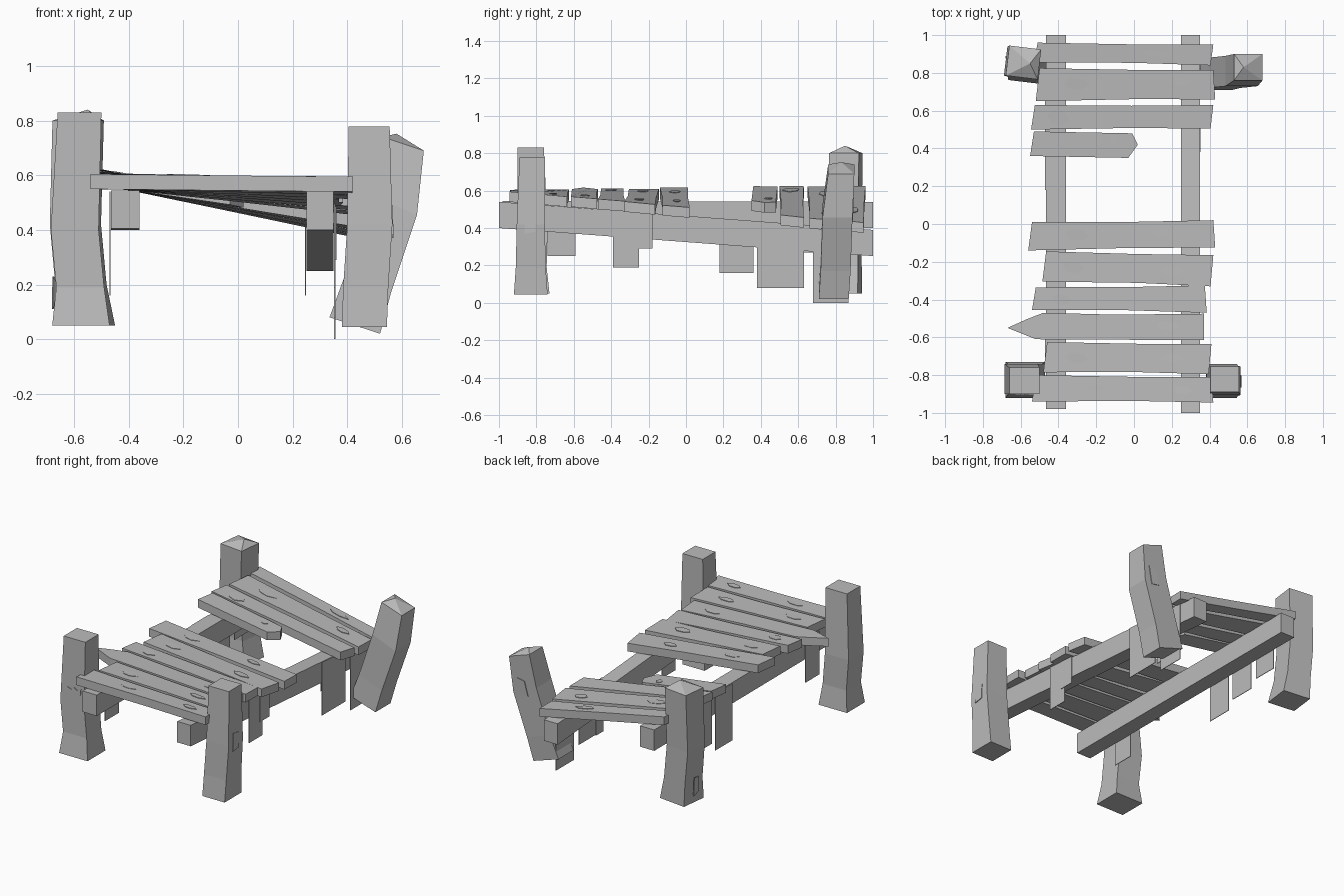
import bpy, math
from mathutils import Vector

if "Cube" in bpy.data.objects:
    bpy.data.objects.remove(bpy.data.objects["Cube"])

wood = bpy.data.materials.new("weathered_grey_wood")
wood.diffuse_color = (0.5, 0.5, 0.5, 1)
wood.use_nodes = True
wood.node_tree.nodes["Principled BSDF"].inputs["Base Color"].default_value = wood.diffuse_color


def make(name, verts, faces):
    me = bpy.data.meshes.new(name)
    me.from_pydata([tuple(v) for v in verts], [], faces)
    me.materials.append(wood)
    ob = bpy.data.objects.new(name, me)
    bpy.context.collection.objects.link(ob)
    return ob


def loft(name, rings, apex=None):
    """Skin equal rings of points, cap both ends (optionally with a peak)."""
    n = len(rings[0])
    verts = [p for r in rings for p in r]
    faces = [tuple(reversed(range(n)))]
    for k in range(len(rings) - 1):
        a, b = k * n, (k + 1) * n
        faces += [(a + i, a + (i + 1) % n, b + (i + 1) % n, b + i) for i in range(n)]
    t = (len(rings) - 1) * n
    if apex:
        verts.append(apex)
        faces += [(t + i, t + (i + 1) % n, len(verts) - 1) for i in range(n)]
    else:
        faces.append(tuple(range(t, t + n)))
    return make(name, verts, faces)


def ring(x0, x1, y0, y1, z, rot=0, tilt=0):
    """Rectangular post section, turned about z and sloped along x."""
    cx, cy, hx, hy = (x0 + x1) / 2, (y0 + y1) / 2, (x1 - x0) / 2, (y1 - y0) / 2
    c, s = math.cos(rot), math.sin(rot)
    return [(cx + c * u * hx - s * v * hy, cy + s * u * hx + c * v * hy, z + tilt * u)
            for u, v in ((-1, -1), (1, -1), (1, 1), (-1, 1))]


# Posts
loft("front_left_post", [
    ring(-.68, -.47, -.92, -.73, .05), ring(-.665, -.49, -.90, -.745, .19),
    ring(-.685, -.51, -.90, -.74, .40), ring(-.66, -.50, -.90, -.76, .83)])
loft("front_right_post", [
    ring(.38, .545, -.92, -.74, .045), ring(.385, .55, -.91, -.75, .19),
    ring(.40, .565, -.905, -.755, .42), ring(.405, .555, -.89, -.755, .778)])
loft("back_left_post", [
    ring(-.655, -.46, .75, .93, .05, -.12), ring(-.66, -.49, .77, .93, .20, -.12),
    ring(-.68, -.51, .775, .93, .42, -.12), ring(-.67, -.50, .775, .935, .80, -.12)],
    (-.55, .85, .84))
loft("back_right_post", [
    ring(.335, .52, .71, .87, .05, 0, -.03), ring(.39, .56, .72, .88, .20, 0, -.03),
    ring(.485, .655, .73, .89, .49, 0, -.035), ring(.53, .68, .76, .90, .715, 0, -.025)],
    (.58, .83, .752))


# Beams: the left one is level, the right one sinks towards the back
def right_top(y):
    return .54 - .075 * (y + 1)


def beam(name, x0, x1, y0, y1, za, zb, h):
    rings = [[(x1, y, z - h), (x0, y, z - h), (x0, y, z), (x1, y, z)][::-1]
             for y, z in ((y0, za), (y1, zb))]
    loft(name, [r[::-1] for r in rings])


beam("left_beam", -.465, -.36, -.98, 1, .545, .54, .14)
beam("right_beam", .25, .35, -1, 1, .54, .39, .14)


# Deck planks follow both beams, so they twist more towards the back
def deck(x, y):
    za, zb = .548, right_top(y) + .005
    return za + (x + .41) / .71 * (zb - za)


def slab(name, outline, h=.055, base=0):
    low = [(x, y, deck(x, y) + base) for x, y in outline]
    up = [(x, y, deck(x, y) + base + h) for x, y in outline]
    return loft(name, [low, up])


planks = [  # left x, right x, near y at left/right, far y at left/right
    (-.54, .41, -.94, -.945, -.80, -.81), (-.48, .41, -.785, -.795, -.625, -.635),
    (-.54, .375, -.455, -.47, -.335, -.325), (-.485, .42, -.305, -.33, -.145, -.165),
    (-.56, .42, -.14, -.125, .01, .02), (-.545, .42, .50, .505, .63, .63),
    (-.52, .42, .65, .66, .825, .815), (-.53, .42, .855, .84, .96, .95)]
for i, (xl, xr, a, b, c, d) in enumerate(planks):
    skew = .015 if i % 2 else -.01
    xm = (xl + xr) / 2 + .05
    slab("plank_%d" % (i + 1), [
        (xl, a), (xm, (a + b) / 2 + .006), (xr - skew, b),
        (xr, d), (xm, (c + d) / 2 - .004), (xl + .02, c)])
slab("splintered_plank", [(-.67, -.55), (-.57, -.59), (-.52, -.61), (.37, -.615),
                          (.37, -.475), (-.10, -.48), (-.48, -.47), (-.57, -.505)])
slab("broken_plank", [(-.55, .36), (-.03, .35), (.02, .42), (-.01, .48), (-.53, .49)])

# Flat knots on the planks
knots = [(-.40, .56, .06, .045), (-.11, .44, .025, .022), (.12, .90, .07, .02),
         (-.30, .74, .07, .03), (.25, .75, .05, .025), (-.30, -.06, .06, .03),
         (.15, -.05, .05, .02), (-.32, -.23, .06, .03), (.20, -.25, .06, .025),
         (-.38, -.40, .05, .03), (.18, -.54, .06, .025), (-.30, -.71, .06, .03),
         (.20, -.71, .06, .02), (-.20, -.87, .06, .02), (.26, -.88, .05, .02)]
for i, (x, y, rx, ry) in enumerate(knots):
    pts = [(x + rx * u, y + ry * v) for u, v in
           ((-1, .3), (-.6, -.7), (.2, -1), (1, -.2), (.5, .8), (-.5, 1))]
    slab("plank_knot_%d" % (i + 1), pts, .004, .055)


# Flat chips on the post faces
def chip(name, origin, u, v, n, pts):
    o, u, v, n = Vector(origin), Vector(u), Vector(v), Vector(n)
    base = [o + u * a + v * b for a, b in pts]
    loft(name, [base, [p + n * .005 for p in base]])


notch = [(-.05, -.02), (.045, -.02), (.05, .02), (.02, .01), (0, .022), (-.02, .005), (-.05, .015)]
patch = [(-.03, -.06), (.03, -.05), (.035, .05), (-.02, .06)]
chip("front_left_chip", (-.58, -.90, .485), (1, 0, 0), (0, 0, 1), (0, -1, 0), notch)
chip("front_right_chip", (.563, -.835, .43), (0, 1, 0), (-.02, 0, 1), (1, 0, 0), patch)
chip("back_left_chip", (-.672, .86, .17), (.12, -1, 0), (0, 0, 1), (-1, -.12, 0), patch)
chip("back_right_chip", (.59, .89, .50), (-1, 0, 0), (.3, .04, 1), (0, 1, 0), patch)

# Hanging strips: x, near y, far y, bottom z (single thin sheets)
strips = [(.354, -.39, -.25, .19), (.358, -.28, -.18, .29), (.354, .38, .63, .08),
          (.354, .68, .87, .0), (.247, .52, .60, .16), (-.469, -.74, -.59, .25),
          (-.469, .18, .36, .16), (-.469, .40, .58, .22), (-.469, .63, .80, .27)]
for i, (x, a, b, z) in enumerate(strips):
    ta, tb = (right_top(a), right_top(b)) if x > 0 else (.54, .54)
    beam("hanging_strip_%d" % (i + 1), x - .002, x + .002, a, b, ta, tb, .1)
    ob = bpy.data.objects["hanging_strip_%d" % (i + 1)]
    mid = (ta + tb) / 2 - .05
    for vert in ob.data.vertices:  # stretch the lower edge down to its length
        if vert.co.z < mid:
            vert.co.z = z

# Consistent outward faces
import bmesh
for ob in bpy.data.objects:
    bm = bmesh.new()
    bm.from_mesh(ob.data)
    bmesh.ops.recalc_face_normals(bm, faces=bm.faces)
    bm.to_mesh(ob.data)
    bm.free()
